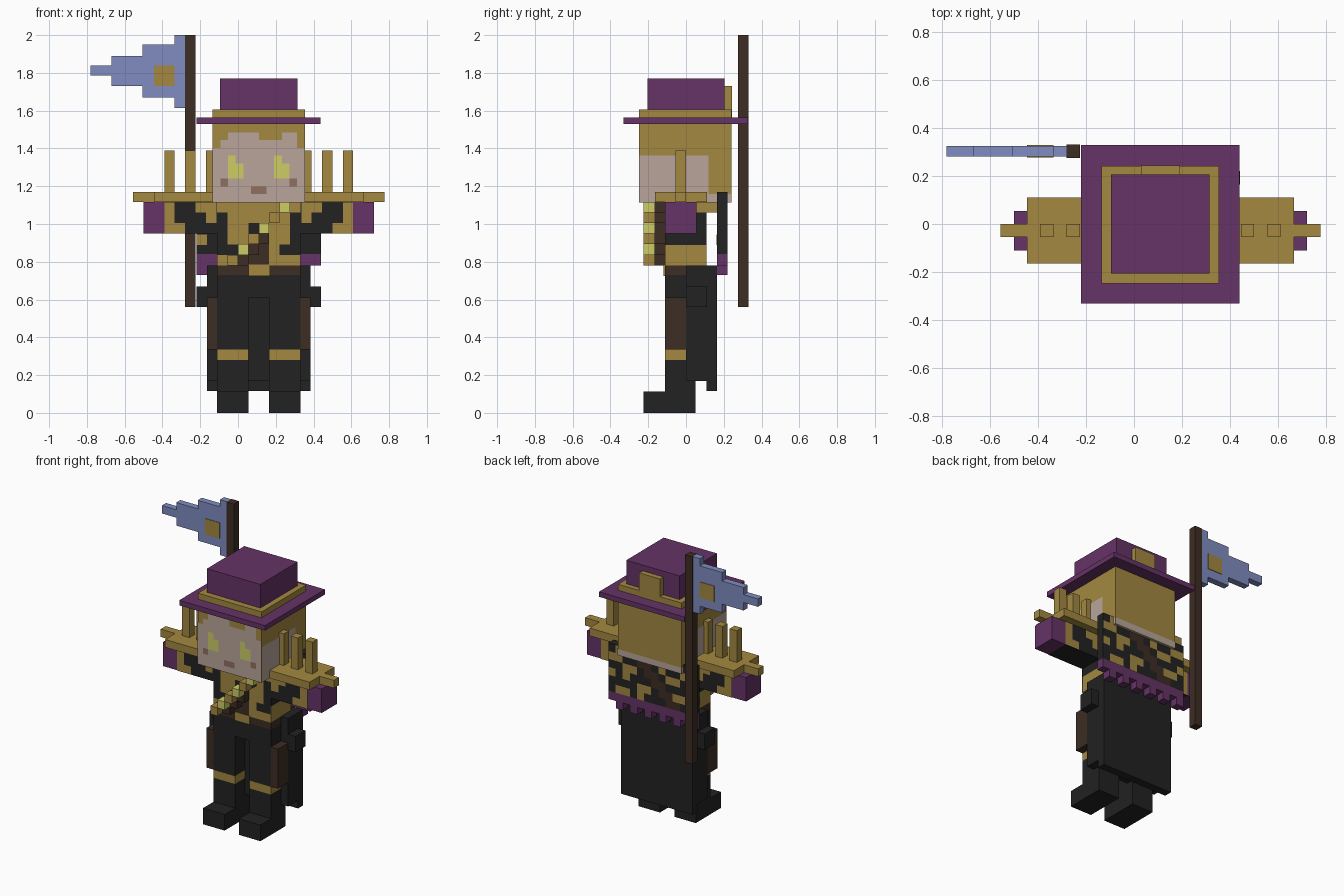
import bpy, bmesh
from mathutils import Vector

if "Cube" in bpy.data.objects:
    bpy.data.objects.remove(bpy.data.objects["Cube"])

U = 0.055          # block size of the body
H = 0.0407         # block size of the head
CX = 0.11          # middle of the figure


def linear(c):
    c /= 255
    return c / 12.92 if c <= 0.04045 else ((c + 0.055) / 1.055) ** 2.4


COLOURS = {
    "gold": (163, 136, 64), "purple": (102, 51, 102), "black": (34, 34, 34),
    "brown": (61, 45, 35), "skin": (184, 165, 155), "yellow": (204, 204, 102),
    "blue": (128, 140, 192), "lip": (143, 112, 96)}
MATS = {}
for n, rgb in COLOURS.items():
    MATS[n] = bpy.data.materials.new(n)
    MATS[n].diffuse_color = (*[linear(c) for c in rgb], 1)
KEYS = {"g": "gold", "k": "black", "b": "brown", "s": "skin",
        "y": "yellow", "m": "lip", "p": "purple"}


def finish(name, bm, mats):
    me = bpy.data.meshes.new(name)
    bm.to_mesh(me)
    bm.free()
    for m in mats:
        me.materials.append(MATS[m])
    ob = bpy.data.objects.new(name, me)
    bpy.context.collection.objects.link(ob)
    return ob


def box(name, col, x, y, z):
    """Block given by its ranges on each axis."""
    bm = bmesh.new()
    bmesh.ops.create_cube(bm, size=1)
    for v in bm.verts:
        v.co = [r[0] + (c + 0.5) * (r[1] - r[0]) for c, r in zip(v.co, (x, y, z))]
    return finish(name, bm, [col])


def pair(name, col, x, y, z):
    """Block and its mirror image about the middle of the figure."""
    box(name + "_left", col, x, y, z)
    box(name + "_right", col, (2 * CX - x[1], 2 * CX - x[0]), y, z)


def panel(name, origin, u, v, rows, out):
    """Painted cells; the last row sits at the origin, a space leaves a gap."""
    bm = bmesh.new()
    o, u, v, out = (Vector(a) for a in (origin, u, v, out))
    o += out * 0.004
    names = list(KEYS)
    for j, row in enumerate(reversed(rows)):
        for i, ch in enumerate(row):
            if ch == " ":
                continue
            q = [bm.verts.new(o + u * (i + a) + v * (j + b))
                 for a, b in ((0, 0), (1, 0), (1, 1), (0, 1))]
            f = bm.faces.new(q)
            f.normal_update()
            if f.normal.dot(out) < 0:
                f.normal_flip()
            f.material_index = names.index(ch)
    return finish(name, bm, KEYS.values())


# Flag on its pole
box("flag_pole", "brown", (-0.28, -0.225), (0.275, 0.33), (0.56, 2.0))
for i, (x0, x1, z0, z1) in enumerate((
        (-0.335, -0.28, 1.615, 2.0), (-0.505, -0.335, 1.67, 1.95),
        (-0.67, -0.505, 1.73, 1.89), (-0.78, -0.67, 1.785, 1.84))):
    box(f"flag_step_{i}", "blue", (x0, x1), (0.28, 0.325), (z0, z1))
box("flag_emblem", "gold", (-0.445, -0.335), (0.276, 0.329), (1.73, 1.84))

# Hat
box("hat_crown", "purple", (-0.095, 0.315), (-0.205, 0.205), (1.56, 1.77))
box("hat_brim", "purple", (-0.22, 0.438), (-0.33, 0.328), (1.53, 1.565))
box("hat_buckle", "gold", (0.03, 0.19), (0.2, 0.243), (1.56, 1.73))

# Head with painted face, cheeks and neckline
HX, HY, HZ = CX - 6 * H, -0.248, 1.118
box("head", "gold", (HX, HX + 12 * H), (HY, HY + 12 * H), (HZ, HZ + 12 * H))
box("head_underside", "skin", (HX, HX + 12 * H), (HY, HY + 12 * H), (HZ - 0.004, HZ))
panel("face", (HX, HY, HZ), (H, 0, 0), (0, 0, H), [
    "  ssss   ss ",
    " ssssssssss ",
    "ssssssssssss",
    "ssysssssysss",
    "ssyyssssyyss",
    "ssyyssssyyss",
    "smssssssssms",
    "sssssmmsssss",
    "ssssssssssss"], (0, -1, 0))
for side, x, out in (("left", HX, -1), ("right", HX + 12 * H, 1)):
    panel("cheek_" + side, (x, HY, HZ), (0, H, 0), (0, 0, H),
          ["s" * 9] * 5 + ["s" * 12], (out, 0, 0))
panel("nape", (HX, HY + 12 * H, HZ), (H, 0, 0), (0, 0, H), ["s" * 12], (0, 1, 0))

# Torso with patterned front
TX, TY = (-0.11, 0.33), (-0.11, 0.108)
box("torso_lower", "gold", TX, TY, (0.78, 0.89))
box("torso_middle", "black", TX, TY, (0.89, 1.06))
box("collar", "gold", TX, (-0.11, 0.165), (1.06, 1.118))
panel("torso_pattern", (TX[0], TY[0], 0.78), (U, 0, 0), (0, 0, 0.0563), [
    "gggggggg",
    "kggggggk",
    "kggkgggk",
    "kgggbggk",
    "kkgbbgkk",
    "gggbbggg"], (0, -1, 0))

# Bandolier: diagonal strap carrying alternating rounds
for i in range(6):
    x, z = 0.22 - i * U, 1.062 - i * 0.0563
    w = U if i < 3 else 2 * U
    box(f"strap_{i}", "brown", (x, x + w), (-0.168, -0.11), (z, z + 0.0563))
    box(f"round_{i}", "gold" if i % 2 else "yellow",
        (x, x + U), (-0.225, -0.165), (z, z + 0.0563))

# Arms, hands and spiked shoulder boards
pair("sleeve", "black", (-0.39, -0.11), (-0.11, 0.055), (0.95, 1.116))
pair("hand", "purple", (-0.5, -0.39), (-0.11, 0.055), (0.95, 1.116))
pair("shoulder_board", "gold", (-0.445, -0.1), (-0.165, 0.11), (1.116, 1.17))
pair("board_tip", "gold", (-0.555, -0.445), (-0.055, 0), (1.116, 1.17))
for i in range(3):
    x = -0.39 + i * 2 * U
    pair(f"spike_{i}", "gold", (x, x + U), (-0.055, 0), (1.17, 1.39))
for side, x, u in (("left", -0.39, U), ("right", 0.61, -U)):
    for face, y, out in (("front", -0.11, -1), ("back", 0.055, 1)):
        panel(f"sleeve_{face}_{side}", (x, y, 0.95), (u, 0, 0), (0, 0, U),
              ["gkkgg", "gkkkg", "ggkkk"], (0, out, 0))

# Short cape with toothed hem
box("cape", "black", (-0.22, 0.44), (0.165, 0.22), (0.84, 1.17))
box("cape_hem", "purple", (-0.22, 0.44), (0.165, 0.22), (0.78, 0.84))
for i in range(6):
    x = -0.22 + i * 2 * U
    box(f"hem_tooth_{i}", "purple", (x, x + U), (0.165, 0.22), (0.73, 0.78))
panel("cape_pattern", (-0.22, 0.22, 0.84), (U, 0, 0), (0, 0, U), [
    "kkgkkkkbbkgk",
    "ggkkgkbbkkgg",
    "kkggkbbkggkk",
    "gkkkbbkkkgkg",
    "kggbbkggkkkk",
    "kkbbkkkgkggk"], (0, 1, 0))
box("cape_patch_front", "gold", (-0.22, -0.165), (0.161, 0.165), (0.89, 0.945))

# Belt, hips and long coat skirt
box("belt", "brown", TX, (-0.11, 0.05), (0.73, 0.78))
box("belt_buckle", "gold", (0.055, 0.17), (-0.118, -0.11), (0.725, 0.785))
box("hips", "black", TX, (-0.11, 0.05), (0.61, 0.73))
box("coat_skirt", "black", (-0.165, 0.385), (0, 0.108), (0.17, 0.78))
box("coat_tail", "black", (-0.165, 0.385), (0.108, 0.163), (0.115, 0.78))
pair("coat_pocket", "black", (-0.22, -0.165), (0, 0.11), (0.56, 0.67))

# Legs, knee bands, holsters and boots
LX = (-0.11, 0.055)
pair("thigh", "black", LX, (-0.11, 0.05), (0.335, 0.61))
pair("knee_band", "gold", LX, (-0.112, 0.05), (0.28, 0.335))
pair("shin", "black", LX, (-0.11, 0.05), (0.11, 0.28))
pair("boot", "black", LX, (-0.225, 0.05), (0, 0.112))
pair("holster", "brown", (-0.165, -0.11), (-0.11, 0), (0.335, 0.61))

for m in bpy.data.materials:
    if m.users and not m.is_grease_pencil:
        m.use_nodes = True
        m.node_tree.nodes["Principled BSDF"].inputs["Base Color"].default_value = m.diffuse_color
